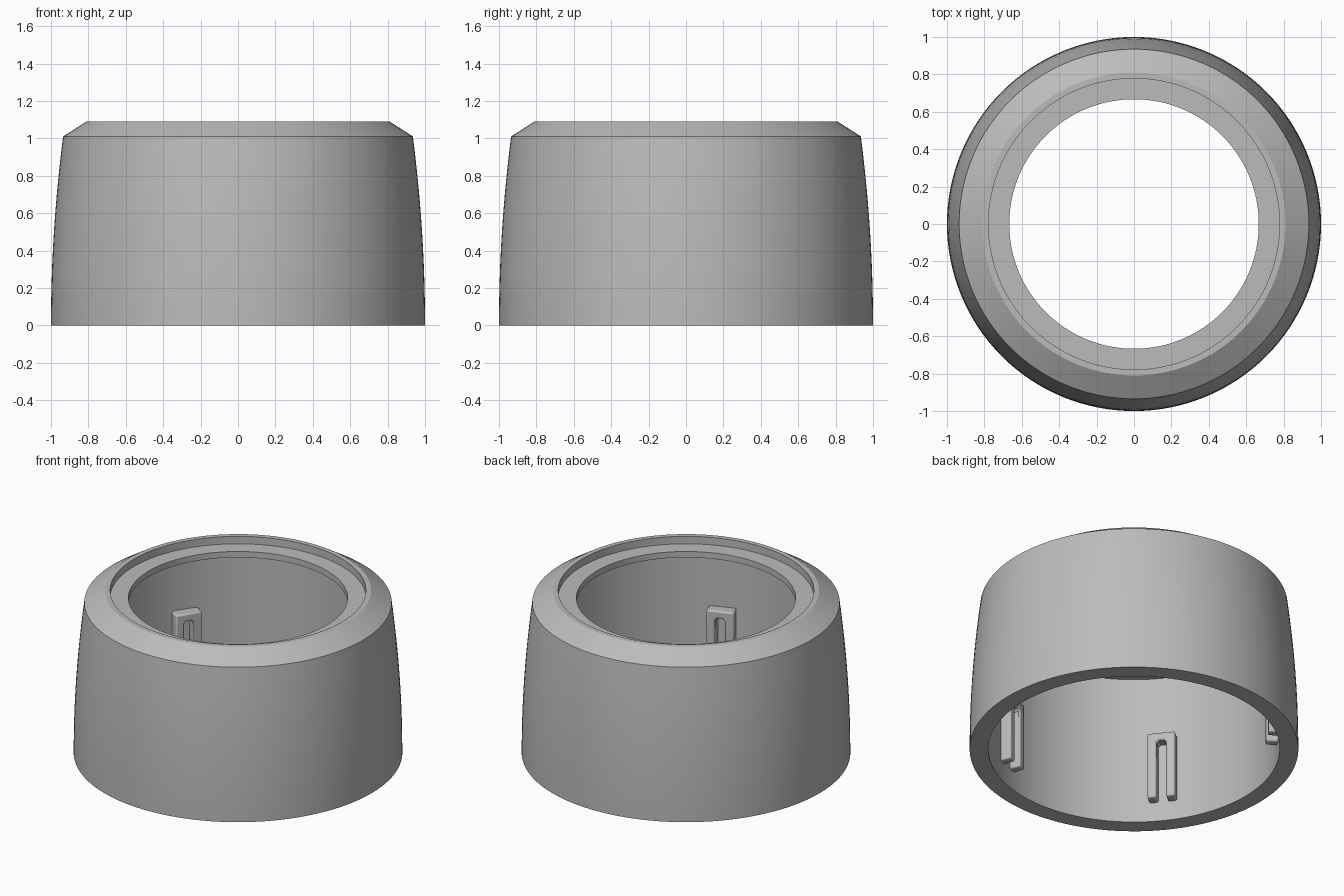
import bpy, bmesh, math
from mathutils import Matrix, Vector

cube = bpy.data.objects.get("Cube")
if cube:
    bpy.data.objects.remove(cube, do_unlink=True)

# One plain grey for the whole model
grey = bpy.data.materials.new("plain grey")
grey.use_nodes = True
COLOUR = (0.5, 0.5, 0.5, 1)
grey.diffuse_color = COLOUR
grey.node_tree.nodes["Principled BSDF"].inputs["Base Color"].default_value = COLOUR


def make_object(name, bm):
    bmesh.ops.recalc_face_normals(bm, faces=bm.faces)
    mesh = bpy.data.meshes.new(name)
    bm.to_mesh(mesh)
    bm.free()
    mesh.materials.append(grey)
    obj = bpy.data.objects.new(name, mesh)
    bpy.context.collection.objects.link(obj)
    return obj


def smooth(obj, degrees):
    bpy.ops.object.select_all(action='DESELECT')
    obj.select_set(True)
    bpy.context.view_layer.objects.active = obj
    bpy.ops.object.shade_smooth_by_angle(angle=math.radians(degrees))


# Ring body: bowed outer wall, chamfer, recessed seat, lip and straight bore
SHOULDER_Z, STEPS = 1.01, 12
outer = [(1 - 0.065 * (i / STEPS) ** 2, SHOULDER_Z * i / STEPS) for i in range(STEPS + 1)]
inner = [(0.81, 1.09), (0.778, 1.09), (0.778, 1.04), (0.667, 1.04),
         (0.667, 1.0), (0.887, 1.0), (0.887, 0)]
bm = bmesh.new()
verts = [bm.verts.new((r, 0, z)) for r, z in outer + inner]
edges = [bm.edges.new((a, b)) for a, b in zip(verts, verts[1:] + verts[:1])]
bmesh.ops.spin(bm, geom=verts + edges, cent=(0, 0, 0), axis=(0, 0, 1),
               angle=math.tau, steps=128, use_merge=True)
bmesh.ops.remove_doubles(bm, verts=bm.verts, dist=0.0001)
smooth(make_object("ring_body", bm), 20)

# Five slotted clips spaced evenly around the bore
HALF, SLOT, LOW, SLOT_TOP, TOP = 0.086, 0.03, 0.13, 0.53, 0.58
ROUND = 0.015
FRONT, BACK = 0.815, 0.9


def make_clip(index):
    # Upside-down U, with softened slot corners, pushed out along the radius
    right = [(SLOT, LOW), (HALF, LOW), (HALF, TOP)]
    slot_end = [(SLOT - ROUND, SLOT_TOP), (SLOT, SLOT_TOP - ROUND)]
    left = [(-y, z) for y, z in reversed(right)]
    outline = right + left + [(-y, z) for y, z in reversed(slot_end)] + slot_end
    bm = bmesh.new()
    face = bm.faces.new([bm.verts.new((FRONT, y, z)) for y, z in outline])
    pushed = bmesh.ops.extrude_face_region(bm, geom=[face], use_keep_orig=True)
    moved = [g for g in pushed["geom"] if isinstance(g, bmesh.types.BMVert)]
    bmesh.ops.translate(bm, verts=moved, vec=Vector((BACK - FRONT, 0, 0)))
    turn = math.radians(2.4) + index * math.tau / 5
    bm.transform(Matrix.Rotation(turn, 4, 'Z'))
    clip = make_object(f"inner_clip_{index + 1}", bm)
    bevel = clip.modifiers.new("soft edges", 'BEVEL')
    bevel.width = 0.01
    bevel.segments = 2
    bevel.limit_method = 'ANGLE'
    bevel.angle_limit = math.radians(50)
    smooth(clip, 35)


for i in range(5):
    make_clip(i)
